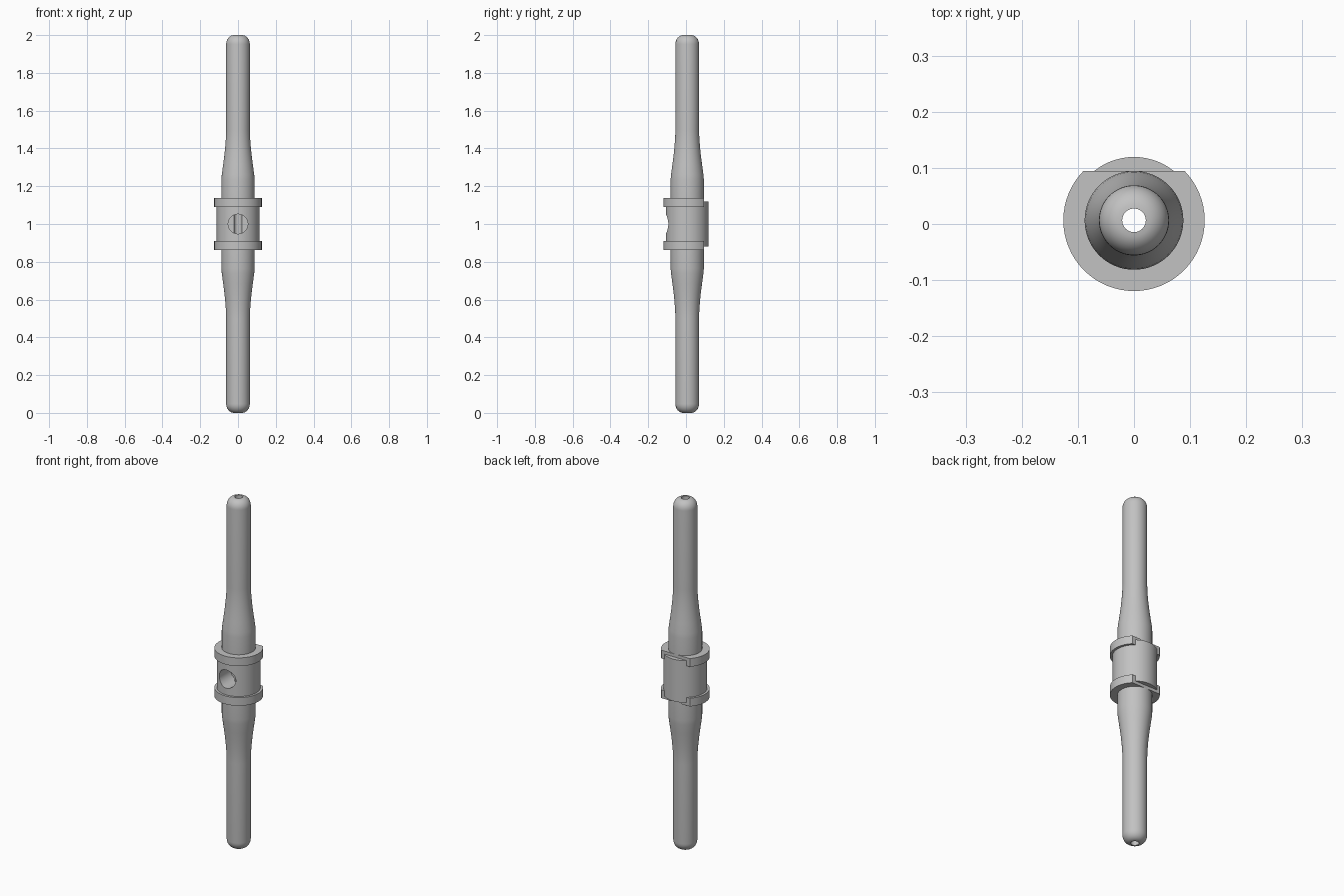
import bpy, bmesh, math
from mathutils import Matrix

AXIS_Y = 0.0065
MID = 1.0
SEG = 64
ROD_R, BORE_R, SWELL_R, BARREL_R, COLLAR_R = 0.0625, 0.021, 0.088, 0.113, 0.126

cube = bpy.data.objects.get("Cube")
if cube:
    bpy.data.objects.remove(cube, do_unlink=True)

metal = bpy.data.materials.new("grey_metal")
metal.use_nodes = True
grey = (0.54, 0.54, 0.54, 1)
metal.diffuse_color = grey
metal.node_tree.nodes["Principled BSDF"].inputs["Base Color"].default_value = grey


def add_object(name, bm):
    bmesh.ops.recalc_face_normals(bm, faces=bm.faces)
    mesh = bpy.data.meshes.new(name)
    bm.to_mesh(mesh)
    bm.free()
    mesh.materials.append(metal)
    obj = bpy.data.objects.new(name, mesh)
    bpy.context.collection.objects.link(obj)
    return obj


def lathe(profile):
    """Spin a closed (radius, z) outline around the vertical axis."""
    bm = bmesh.new()
    rings = []
    for i in range(SEG):
        a = math.tau * i / SEG
        rings.append([bm.verts.new((r * math.cos(a), AXIS_Y + r * math.sin(a), z))
                      for r, z in profile])
    n = len(profile)
    for i in range(SEG):
        a, b = rings[i], rings[(i + 1) % SEG]
        for j in range(n):
            k = (j + 1) % n
            bm.faces.new((a[j], b[j], b[k], a[k]))
    return bm


def select_only(obj):
    bpy.ops.object.select_all(action='DESELECT')
    obj.select_set(True)
    bpy.context.view_layer.objects.active = obj


def shade(obj):
    select_only(obj)
    bpy.ops.object.shade_smooth_by_angle(angle=math.radians(30))


# Upper half outline, as height above the middle: barrel, swelling, taper, rounded tip
half = [(BARREL_R, 0.12), (SWELL_R, 0.12), (SWELL_R, 0.235),
        (0.086, 0.26), (0.0785, 0.315), (0.072, 0.365), (0.067, 0.415),
        (0.0638, 0.46), (ROD_R, 0.5)]
tip = 0.048
for i in range(9):
    a = math.pi / 2 * i / 8
    half.append((BORE_R + (ROD_R - BORE_R) * math.cos(a), 1 - tip + tip * math.sin(a)))

# Mirror the outline; the closing edge forms the through bore
profile = [(r, MID - h) for r, h in reversed(half)] + [(r, MID + h) for r, h in half]
pin = add_object("pin_body", lathe(profile))

# Round inspection hole in the front of the barrel, reaching the bore
bm = bmesh.new()
depth = 0.3
place = Matrix.Translation((0, AXIS_Y - depth / 2, MID)) @ Matrix.Rotation(math.pi / 2, 4, 'X')
bmesh.ops.create_cone(bm, cap_ends=True, segments=48, radius1=0.052, radius2=0.052,
                      depth=depth, matrix=place)
cutter = add_object("hole_cutter", bm)
cutter.hide_render = True
mod = pin.modifiers.new("inspection_hole", 'BOOLEAN')
mod.operation = 'DIFFERENCE'
mod.solver = 'EXACT'
mod.object = cutter
select_only(pin)
bpy.ops.object.modifier_apply(modifier=mod.name)
bpy.data.objects.remove(cutter, do_unlink=True)
shade(pin)

# Two collars with a flat across the back
for name, low, high in (("lower_collar", -0.137, -0.09), ("upper_collar", 0.09, 0.137)):
    inner = 0.08
    bm = lathe([(inner, MID + low), (COLLAR_R, MID + low),
                (COLLAR_R, MID + high), (inner, MID + high)])
    cut = bmesh.ops.bisect_plane(bm, geom=bm.verts[:] + bm.edges[:] + bm.faces[:],
                                 plane_co=(0, AXIS_Y + SWELL_R, 0), plane_no=(0, 1, 0),
                                 clear_outer=True)
    edges = [e for e in cut["geom_cut"] if isinstance(e, bmesh.types.BMEdge)]
    bmesh.ops.holes_fill(bm, edges=edges, sides=0)
    shade(add_object(name, bm))
